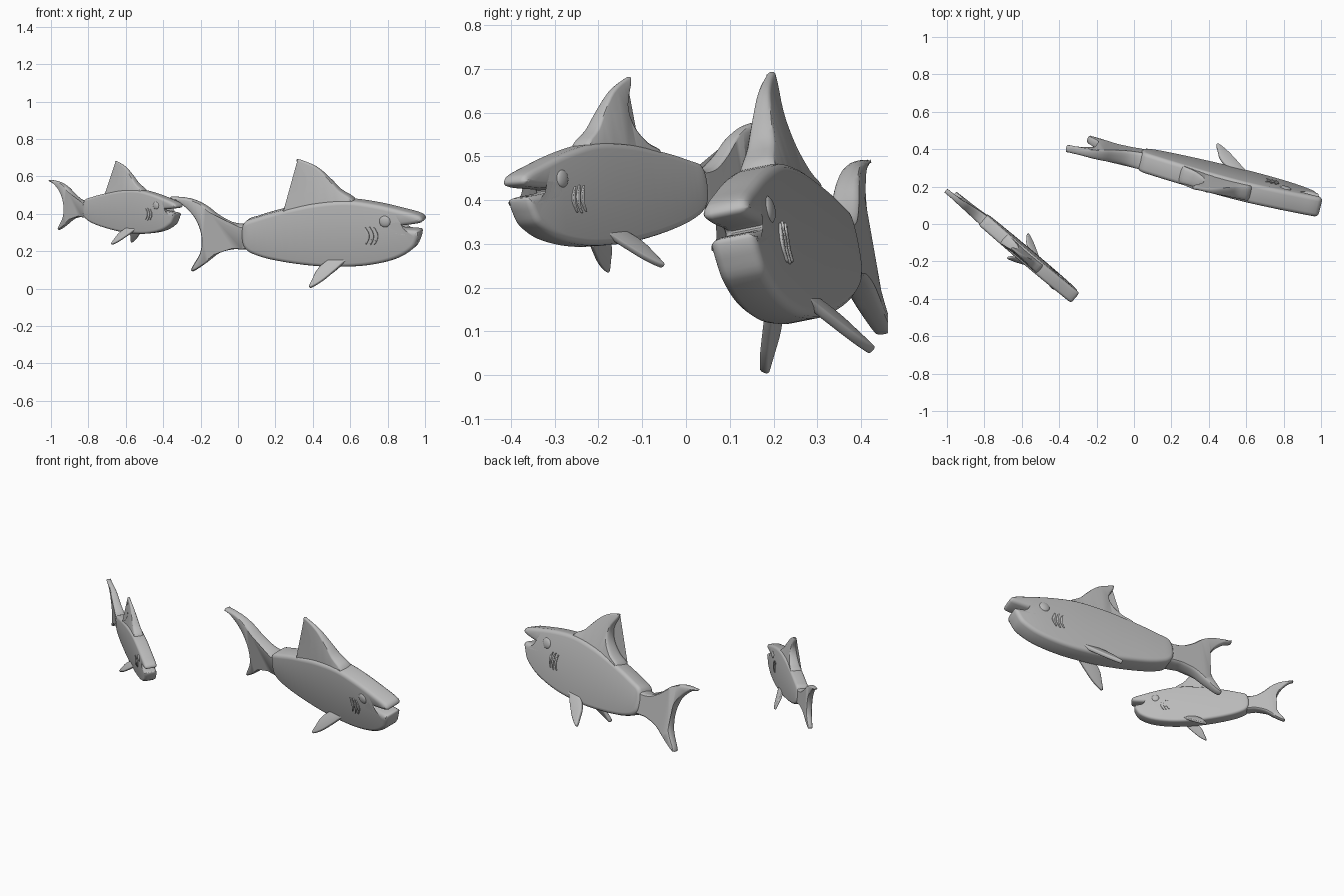
import bpy, bmesh, math
from mathutils import Matrix, Vector

cube = bpy.data.objects.get("Cube")
if cube:
    bpy.data.objects.remove(cube, do_unlink=True)

grey = bpy.data.materials.new("plain_grey")
grey.use_nodes = True
grey.diffuse_color = (0.5, 0.5, 0.5, 1)
grey.node_tree.nodes["Principled BSDF"].inputs["Base Color"].default_value = (0.5, 0.5, 0.5, 1)


def smooth_outline(points, steps=4):
    """Closed spline through the points."""
    pts = [Vector(p) for p in points]
    n = len(pts)
    out = []
    for i in range(n):
        a, b, c, d = (pts[(i + k) % n] for k in (-1, 0, 1, 2))
        reach = (c - b).length
        m1 = (c - a).normalized() * reach
        m2 = (d - b).normalized() * reach
        for s in range(steps):
            t = s / steps
            h = t * t * (3 - 2 * t)
            out.append(b * (1 - h) + c * h + m1 * t * (1 - t) ** 2 - m2 * t * t * (1 - t))
    return out


def finish(bm, name, matrix):
    bmesh.ops.recalc_face_normals(bm, faces=bm.faces)
    mesh = bpy.data.meshes.new(name)
    bm.to_mesh(mesh)
    bm.free()
    mesh.materials.append(grey)
    obj = bpy.data.objects.new(name, mesh)
    bpy.context.collection.objects.link(obj)
    obj.matrix_world = matrix
    bpy.ops.object.select_all(action='DESELECT')
    obj.select_set(True)
    bpy.context.view_layer.objects.active = obj
    bpy.ops.object.shade_smooth_by_angle(angle=math.radians(35))
    return obj


def slab(name, points, matrix, half, inset, round_share=0.8):
    """Rounded-edge plate; half(u, w) is the local half thickness."""
    line = smooth_outline(points)
    n = len(line)
    area = sum(line[i - 1].cross(line[i]) for i in range(n))
    turn = 1 if area > 0 else -1
    inward = []
    for i in range(n):
        t = (line[(i + 1) % n] - line[i - 1]).normalized()
        inward.append(Vector((-t.y, t.x)) * turn)
    bm = bmesh.new()
    rings = []
    for side in (-1, 1):
        angles = (90, 60, 30, 0) if side < 0 else (0, 30, 60, 90)
        for deg in angles:
            a = math.radians(deg)
            share = 1 - round_share + round_share * math.sin(a)
            ring = []
            for p, q in zip(line, inward):
                e = p + q * inset * (1 - math.cos(a))
                ring.append(bm.verts.new((e.x, side * share * half(p.x, p.y), e.y)))
            rings.append(ring)
    for r0, r1 in zip(rings, rings[1:]):
        for i in range(n):
            bm.faces.new((r0[i - 1], r0[i], r1[i], r1[i - 1]))
    caps = [bm.faces.new(rings[0]), bm.faces.new(rings[-1])]
    bmesh.ops.triangulate(bm, faces=caps)
    return finish(bm, name, matrix)


# Side outlines: along the fish, then up
BODY = [(-.49, .04), (-.47, .068), (-.42, .085), (-.32, .115), (-.215, .14), (-.09, .165),
        (.09, .18), (.25, .16), (.4, .125), (.485, .1), (.505, .078), (.495, .062),
        (.43, .05), (.335, .038), (.335, .03), (.4, .024), (.48, .017), (.485, .005),
        (.475, -.03), (.445, -.08), (.35, -.135), (.2, -.17), (.04, -.18), (-.11, -.175),
        (-.32, -.145), (-.44, -.11), (-.485, -.075), (-.497, -.02)]
DORSAL = [(-.185, .395), (-.14, .3), (-.15, .23), (-.2, .17), (-.27, .12), (-.2, .08),
          (.05, .1), (.13, .165), (.05, .235), (0, .29), (-.07, .355), (-.15, .392)]
TAIL = [(-.44, .05), (-.5, .045), (-.56, .055), (-.63, .095), (-.7, .15), (-.78, .185),
        (-.885, .195), (-.89, .185), (-.84, .165), (-.77, .1), (-.735, .03), (-.725, -.04),
        (-.738, -.11), (-.792, -.2), (-.78, -.21), (-.7, -.16), (-.63, -.11), (-.55, -.088),
        (-.5, -.088), (-.44, -.08)]
PECTORAL = [(.08, .01), (.05, -.03), (0, -.08), (-.05, -.125), (-.105, -.16), (-.115, -.155),
            (-.1, -.11), (-.08, -.06), (-.04, -.015), (.02, .02)]


def build_shark(prefix, matrix):
    slab(prefix + "body", BODY, matrix, lambda u, w: .055, .022, .4)
    slab(prefix + "dorsal_fin", DORSAL, matrix,
         lambda u, w: max(.01, .048 - .15 * max(0, w - .14)), .01)
    slab(prefix + "tail_fin", TAIL, matrix,
         lambda u, w: .02 + .025 * max(0, min(1, (u + .8) / .3)), .01)

    # Paired parts on both flanks
    for side, tag in ((1, "left_"), (-1, "right_")):
        root = Matrix.Translation((0, side * .043, -.14)) @ Matrix.Rotation(side * math.radians(33), 4, 'X')
        slab(prefix + tag + "pectoral_fin", PECTORAL, matrix @ root, lambda u, w: .011, .006)

        bm = bmesh.new()
        bmesh.ops.create_uvsphere(bm, u_segments=24, v_segments=14, radius=.031)
        place = Matrix.Translation((.3, side * .053, .07)) @ Matrix.Diagonal((1, .4, 1, 1))
        finish(bm, prefix + tag + "eye", matrix @ place)

        # Crescent gills bulging toward the nose
        for i in range(3):
            tall = .05 - .004 * abs(i - 1)
            heights = [k / 3 for k in range(-3, 4)]
            front = [(.022 * (1 - t * t), t * tall) for t in heights]
            back = [(.012 * (1 - t * t) - .003, t * tall) for t in heights[-2:0:-1]]
            place = Matrix.Translation((.19 + .024 * i, side * .055, -.008))
            slab(f"{prefix}{tag}gill_{i + 1}", front + back, matrix @ place,
                 lambda u, w: .006, .002)


def pose(centre, yaw, pitch, roll, scale):
    turn = [Matrix.Rotation(math.radians(a), 4, axis)
            for a, axis in ((yaw, 'Z'), (pitch, 'Y'), (roll, 'X'))]
    return Matrix.Translation(centre) @ turn[0] @ turn[1] @ turn[2] @ Matrix.Scale(scale, 4)


build_shark("large_", pose((.51, .225, .3), -14, 0, 11, 1))
build_shark("small_", pose((-.565, -.18, .415), -40, 4, 4, .65))
